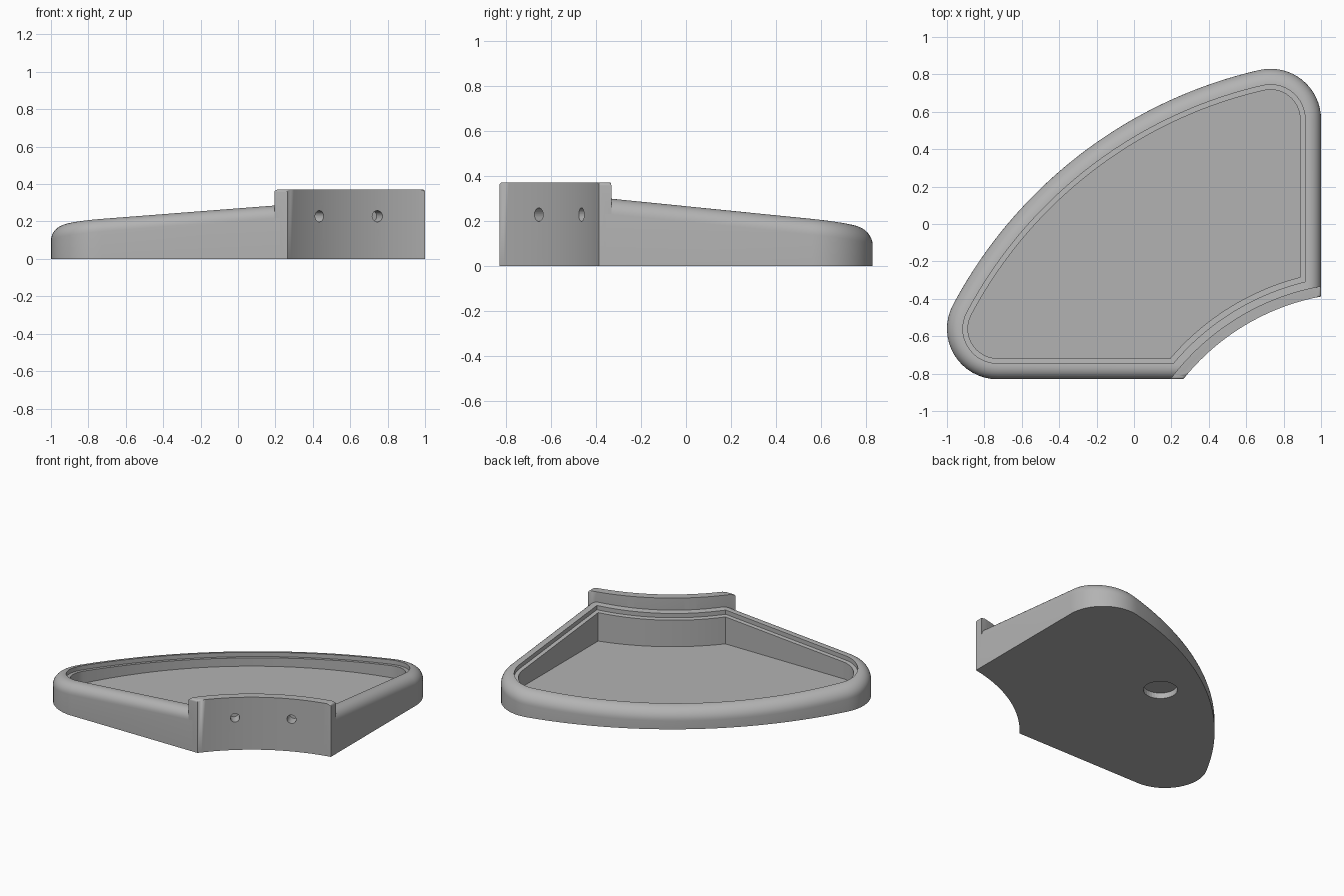
import bpy, bmesh, math
from mathutils import Vector, Matrix

if "Cube" in bpy.data.objects:
    bpy.data.objects.remove(bpy.data.objects["Cube"])

CX, CY = 1.225, -1.597            # shared centre of the front and back arcs
AX, AY, FILLET = 0.73, 0.56, 0.27  # rounded corner centres are +/-(AX, AY)
FRONT_R, SEAM_R, RIDGE_R = 1.23, 1.26, 1.285
BACK_D = math.hypot(AX - CX, AY - CY)

grey = bpy.data.materials.new("grey plastic")
grey.diffuse_color = (0.45, 0.45, 0.45, 1)
grey.use_nodes = True
grey.node_tree.nodes["Principled BSDF"].inputs["Base Color"].default_value = grey.diffuse_color


def arc(cx, cy, r, a0, a1, n):
    return [(cx + r * math.cos(a0 + (a1 - a0) * i / n),
             cy + r * math.sin(a0 + (a1 - a0) * i / n)) for i in range(n + 1)]


def front_arc(inset, r, n=32):
    """Concave arc clipped by the two straight side walls."""
    a0 = math.pi - math.asin((-AY - FILLET + inset - CY) / r)
    a1 = math.acos((AX + FILLET - inset - CX) / r)
    return arc(CX, CY, r, a0, a1, n)


def outline(inset, r):
    """Counter-clockwise tray outline, inset from the outer wall."""
    f = FILLET - inset
    tb = math.atan2(AY - CY, AX - CX)
    ta = math.atan2(-AY - CY, -AX - CX)
    return (front_arc(inset, r) + arc(AX, AY, f, 0, tb, 16)
            + arc(CX, CY, BACK_D + f, tb, ta, 48)[1:-1]
            + arc(-AX, -AY, f, ta, 1.5 * math.pi, 16))


def slope(x, y):
    """Height of the tilted rim plane."""
    return 0.194 - 0.127 * (-0.6087 * x + 0.7935 * y)


def finish(name, bm):
    bmesh.ops.recalc_face_normals(bm, faces=bm.faces)
    me = bpy.data.meshes.new(name)
    bm.to_mesh(me)
    bm.free()
    me.materials.append(grey)
    ob = bpy.data.objects.new(name, me)
    bpy.context.collection.objects.link(ob)
    return ob


def cutter(name, radius, depth, centre, axis):
    bm = bmesh.new()
    rot = Vector(axis).to_track_quat('Z', 'Y').to_matrix().to_4x4()
    bmesh.ops.create_cone(bm, cap_ends=True, segments=32, radius1=radius, radius2=radius,
                          depth=depth * 2, matrix=Matrix.Translation(centre) @ rot)
    ob = finish(name, bm)
    ob.hide_render = True
    ob.hide_viewport = True
    return ob


def cut(ob, tools):
    for t in tools:
        m = ob.modifiers.new(t.name, 'BOOLEAN')
        m.operation, m.solver, m.object = 'DIFFERENCE', 'EXACT', t


def smooth(ob):
    bpy.ops.object.select_all(action='DESELECT')
    ob.select_set(True)
    bpy.context.view_layer.objects.active = ob
    bpy.ops.object.shade_smooth_by_angle(angle=math.radians(30))


# Tray: outer wall, rounded rim, lid ledge, pocket and floor as stacked rings
def flat(z):
    return lambda x, y: z


def below(d):
    return lambda x, y: slope(x, y) - d


R = 0.075
rings = [(0, SEAM_R, flat(0))]
for i in range(9):
    t = math.pi / 2 * i / 8
    rings.append((R * (1 - math.cos(t)), SEAM_R, below(R * (1 - math.sin(t)))))
rings += [(0.085, 1.325, below(0)), (0.085, 1.325, below(0.03)),
          (0.112, 1.355, below(0.03)), (0.112, 1.355, flat(0.06))]
bm = bmesh.new()
loops = [[bm.verts.new((x, y, h(x, y))) for x, y in outline(o, r)] for o, r, h in rings]
for a, b in zip(loops, loops[1:]):
    for i in range(len(a)):
        j = (i + 1) % len(a)
        bm.faces.new((a[i], a[j], b[j], b[i]))
bm.faces.new(loops[0][::-1])
bm.faces.new(loops[-1])
tray = finish("tray", bm)

# Mounting wall: curved plate rising above the rim at the front
bm = bmesh.new()
pts = front_arc(0, FRONT_R) + front_arc(0, RIDGE_R)[::-1]
n = len(pts) // 2
lo, hi = ([bm.verts.new((x, y, z)) for x, y in pts] for z in (0, 0.372))
for i in range(2 * n):
    j = (i + 1) % (2 * n)
    bm.faces.new((lo[i], lo[j], hi[j], hi[i]))
bm.faces.new(lo[::-1])
top = bm.faces.new(hi)
# trim the wall to the seam below the rim so it sits against the tray
for v, (x, y) in zip(lo[n:], front_arc(0, SEAM_R)[::-1]):
    v.co.x, v.co.y = x, y
mid = []
for i in range(n, 2 * n):
    e = bm.edges.get((lo[i], hi[i]))
    v = bmesh.utils.edge_split(e, lo[i], 0.5)[1]
    x, y = pts[i]
    v.co = (x, y, slope(x, y) - 0.08)
    mid.append(v)
for a, b in zip(mid, mid[1:]):
    bmesh.utils.face_split(next(f for f in a.link_faces if f in b.link_faces), a, b)
bmesh.ops.bevel(bm, geom=list(top.edges), offset=0.024, segments=5,
                profile=0.5, affect='EDGES', clamp_overlap=True)
wall = finish("mounting_wall", bm)

# Screw holes in the mounting wall and a round recess under the tray
screws = []
for side, x in (("left", 0.435), ("right", 0.745)):
    y = CY + math.sqrt(FRONT_R ** 2 - (x - CX) ** 2)
    screws.append(cutter(side + "_screw_hole_cutter", 0.03, 0.08, (x, y, 0.228),
                         (CX - x, CY - y, 0)))
recess = cutter("recess_cutter", 0.11, 0.04, (-0.07, 0.18, 0), (0, 0, 1))
cut(tray, screws + [recess])
cut(wall, screws)
smooth(tray)
smooth(wall)
